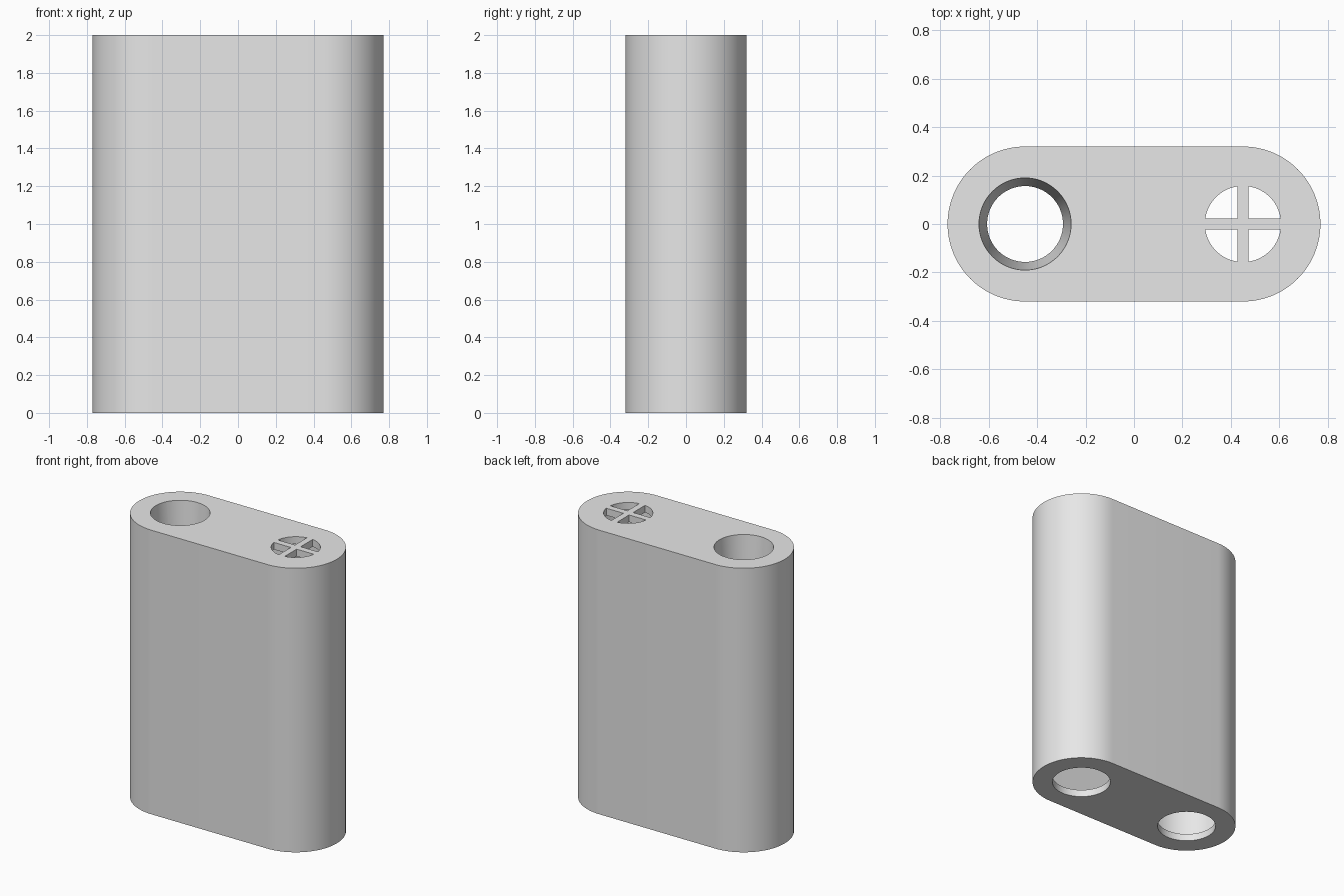
import bpy, bmesh
from math import sin, cos, pi, asin

cube = bpy.data.objects.get("Cube")
if cube:
    bpy.data.objects.remove(cube, do_unlink=True)

SPACING = 0.45      # distance of each opening from the middle
RADIUS = 0.32       # outer end radius
WALL = 0.05         # shell thickness
HEIGHT = 2.0

grey = bpy.data.materials.new("light grey")
grey.use_nodes = True
grey.diffuse_color = (0.8, 0.8, 0.8, 1)
grey.node_tree.nodes["Principled BSDF"].inputs["Base Color"].default_value = (0.8, 0.8, 0.8, 1)


def arc(r, start, end, steps, cx=0.0):
    return [(cx + r * cos(start + (end - start) * i / steps),
             r * sin(start + (end - start) * i / steps)) for i in range(steps + 1)]


def circle(r, cx):
    return arc(r, 0, 2 * pi, 64, cx)[:-1]


def stadium(r):
    return arc(r, -pi / 2, pi / 2, 48, SPACING) + arc(r, pi / 2, 3 * pi / 2, 48, -SPACING)


def loft(name, lower, upper, z0, z1):
    """Closed solid between two outlines of equal point count."""
    bm = bmesh.new()
    a = [bm.verts.new((x, y, z0)) for x, y in lower]
    b = [bm.verts.new((x, y, z1)) for x, y in upper]
    bm.faces.new(a[::-1])
    bm.faces.new(b)
    n = len(a)
    for i in range(n):
        j = (i + 1) % n
        bm.faces.new((a[i], a[j], b[j], b[i]))
    bmesh.ops.recalc_face_normals(bm, faces=bm.faces)
    mesh = bpy.data.meshes.new(name)
    bm.to_mesh(mesh)
    bm.free()
    mesh.materials.append(grey)
    obj = bpy.data.objects.new(name, mesh)
    bpy.context.collection.objects.link(obj)
    return obj


def combine(target, tool, operation):
    mod = target.modifiers.new(tool.name, "BOOLEAN")
    mod.object, mod.operation, mod.solver = tool, operation, "EXACT"
    bpy.context.view_layer.objects.active = target
    bpy.ops.object.modifier_apply(modifier=mod.name)
    bpy.data.objects.remove(tool, do_unlink=True)


# Hollow outer shell
housing = loft("housing", stadium(RADIUS), stadium(RADIUS), 0, HEIGHT)
inner = stadium(RADIUS - WALL)
combine(housing, loft("cavity", inner, inner, WALL, HEIGHT - WALL), "DIFFERENCE")

# Tapered inlet tube hanging below the open top hole
combine(housing, loft("inlet_tube", circle(0.177, -SPACING), circle(0.21, -SPACING),
                      1.5, HEIGHT - WALL / 2), "UNION")
combine(housing, loft("inlet_bore", circle(0.15, -SPACING), circle(0.197, -SPACING),
                      1.4, HEIGHT + 0.1), "DIFFERENCE")

# Round holes through the bottom plate
for side in (-1, 1):
    ring = circle(0.19, side * SPACING)
    combine(housing, loft("bottom_hole", ring, ring, -0.1, WALL + 0.05), "DIFFERENCE")

# Four quarter openings leave a cross-shaped grille
bar, opening = 0.0225, 0.157
gap = asin(bar / opening)
quarter = [(bar, bar)] + arc(opening, gap, pi / 2 - gap, 16)
for sx in (-1, 1):
    for sy in (-1, 1):
        outline = [(SPACING + sx * x, sy * y) for x, y in quarter]
        combine(housing, loft("grille_opening", outline, outline,
                              HEIGHT - 0.15, HEIGHT + 0.1), "DIFFERENCE")

# Smooth curved walls with crisp rims
bpy.ops.object.select_all(action="DESELECT")
housing.select_set(True)
bpy.context.view_layer.objects.active = housing
bpy.ops.object.shade_smooth_by_angle(angle=pi / 6)
